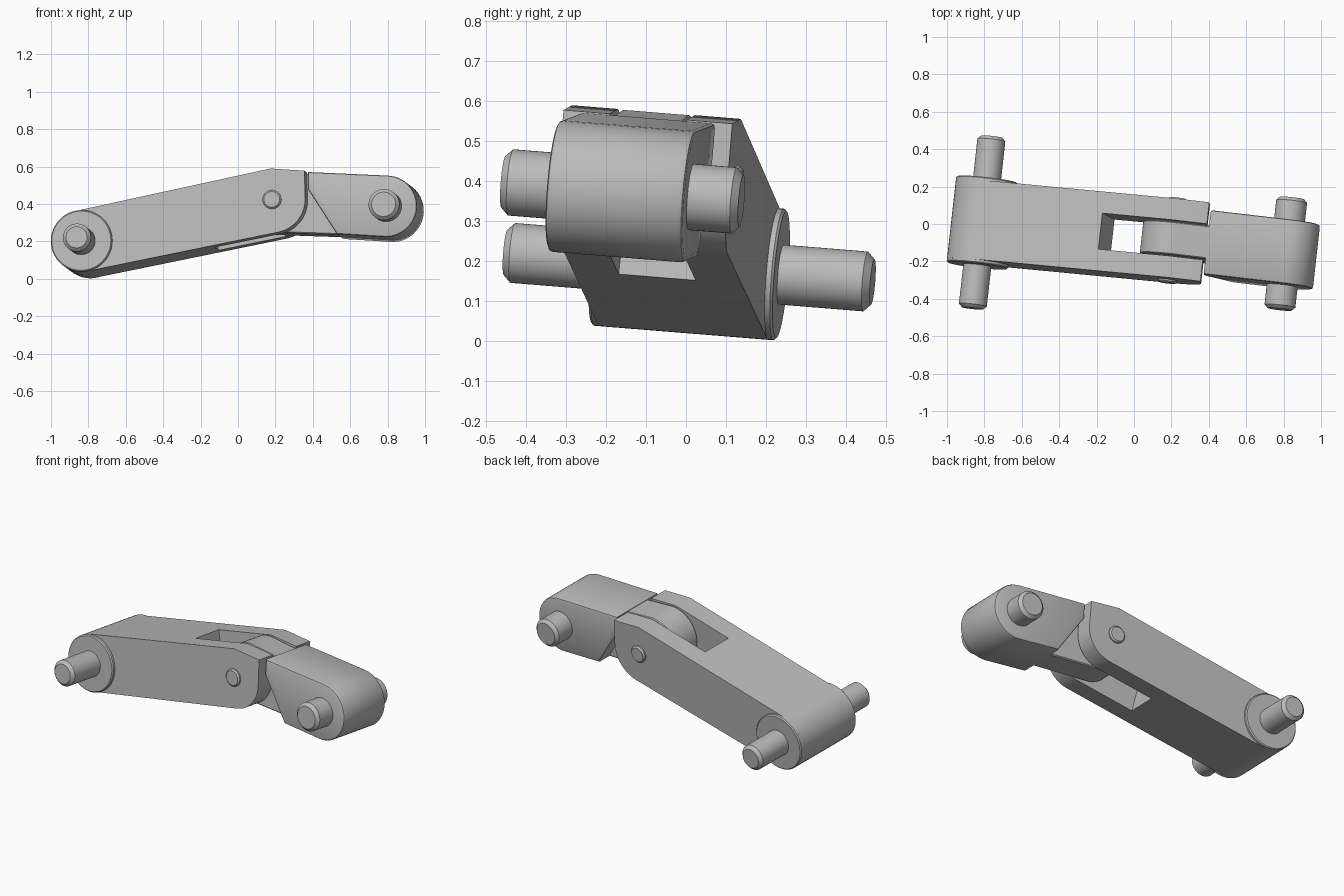
import bpy, bmesh, math
from mathutils import Vector, Matrix

cube = bpy.data.objects.get("Cube")
if cube:
    bpy.data.objects.remove(cube, do_unlink=True)

# One grey metal
metal = bpy.data.materials.new("grey_metal")
metal.use_nodes = True
GREY = (0.5, 0.5, 0.5, 1)
metal.diffuse_color = GREY
metal.node_tree.nodes["Principled BSDF"].inputs["Base Color"].default_value = GREY

# Tilted frame: u along the linkage, v along the pins, w upward; origin at the first pin
V = Vector((0.111, 0.99, -0.08)).normalized()
U = Vector((V.y, -V.x, 0)).normalized()
W = U.cross(V)
FRAME = Matrix((U, V, W)).transposed().to_4x4()
FRAME.translation = (-0.812, 0.008, 0.185)

END, JOINT, TIP = (0, 0), (1.022, 0.222), (1.632, 0.19)


def arc(centre, r, start, stop, n=24):
    angles = [math.radians(start + (stop - start) * i / n) for i in range(n + 1)]
    return [(centre[0] + r * math.cos(a), centre[1] + r * math.sin(a)) for a in angles]


def finish(name, bm, bevel=0, segments=1):
    bmesh.ops.recalc_face_normals(bm, faces=bm.faces)
    if bevel:
        # Bevel only the rims of the two flat sides
        bm.normal_update()
        rims = [e for e in bm.edges if any(abs(f.normal.y) > 0.9 for f in e.link_faces)]
        bmesh.ops.bevel(bm, geom=rims, offset=bevel, segments=segments,
                        profile=0.5, affect='EDGES', clamp_overlap=True)
    bm.transform(FRAME)
    mesh = bpy.data.meshes.new(name)
    bm.to_mesh(mesh)
    bm.free()
    mesh.materials.append(metal)
    obj = bpy.data.objects.new(name, mesh)
    bpy.context.collection.objects.link(obj)
    return obj


def prism(name, outline, half, bevel=0, segments=1):
    """Extrude a side outline symmetrically along the pin direction."""
    bm = bmesh.new()
    face = bm.faces.new([bm.verts.new((u, -half, w)) for u, w in outline])
    out = bmesh.ops.extrude_face_region(bm, geom=[face])
    moved = [g for g in out["geom"] if isinstance(g, bmesh.types.BMVert)]
    bmesh.ops.translate(bm, vec=(0, 2 * half, 0), verts=moved)
    return finish(name, bm, bevel, segments)


def pin(name, centre, r, half, bevel):
    return prism(name, arc(centre, r, 0, 352.5, 47), half, bevel)


def select(obj):
    bpy.ops.object.select_all(action='DESELECT')
    obj.select_set(True)
    bpy.context.view_layer.objects.active = obj


# Long link: round end, sloping top, rounded nose under the joint
long_outline = (arc(END, 0.165, 102, 282) + arc(JOINT, 0.178, -78, 0)
                + [(1.195, 0.377), (1.013, 0.389)])
long_link = prism("long_link", long_outline, 0.213)

# Fork slot cut through the joint end
slot = prism("slot_cutter", [(0.61, 0.42), (0.725, -0.14), (1.5, -0.14), (1.5, 0.5)], 0.097)
slot.hide_render = True
cut = long_link.modifiers.new("slot", 'BOOLEAN')
cut.operation = 'DIFFERENCE'
cut.solver = 'EXACT'
cut.object = slot
select(long_link)
bpy.ops.object.modifier_apply(modifier=cut.name)
bpy.data.objects.remove(slot, do_unlink=True)

# Short link: wide block with a slanted heel and a round tip
short_outline = (arc(TIP, 0.165, -93, 88)
                 + [(1.208, 0.374), (1.208, 0.284), (1.367, 0.041)])
short_link = prism("short_link", short_outline, 0.173, 0.012, 2)

# Tongue of the short link, sitting in the fork
tongue_outline = arc(JOINT, 0.166, 80, 270) + [(1.4, 0.043), (1.4, 0.362), (1.2, 0.371)]
tongue = prism("tongue", tongue_outline, 0.089, 0.006)

# Bosses and pins
end_boss = pin("end_boss", END, 0.165, 0.232, 0.006)
end_pin = pin("end_pin", END, 0.075, 0.463, 0.018)
joint_pin = pin("joint_pin", JOINT, 0.05, 0.229, 0.008)
tip_pin = pin("tip_pin", TIP, 0.083, 0.3, 0.018)

for obj in (long_link, short_link, tongue, end_boss, end_pin, joint_pin, tip_pin):
    select(obj)
    bpy.ops.object.shade_smooth_by_angle(angle=math.radians(25))
